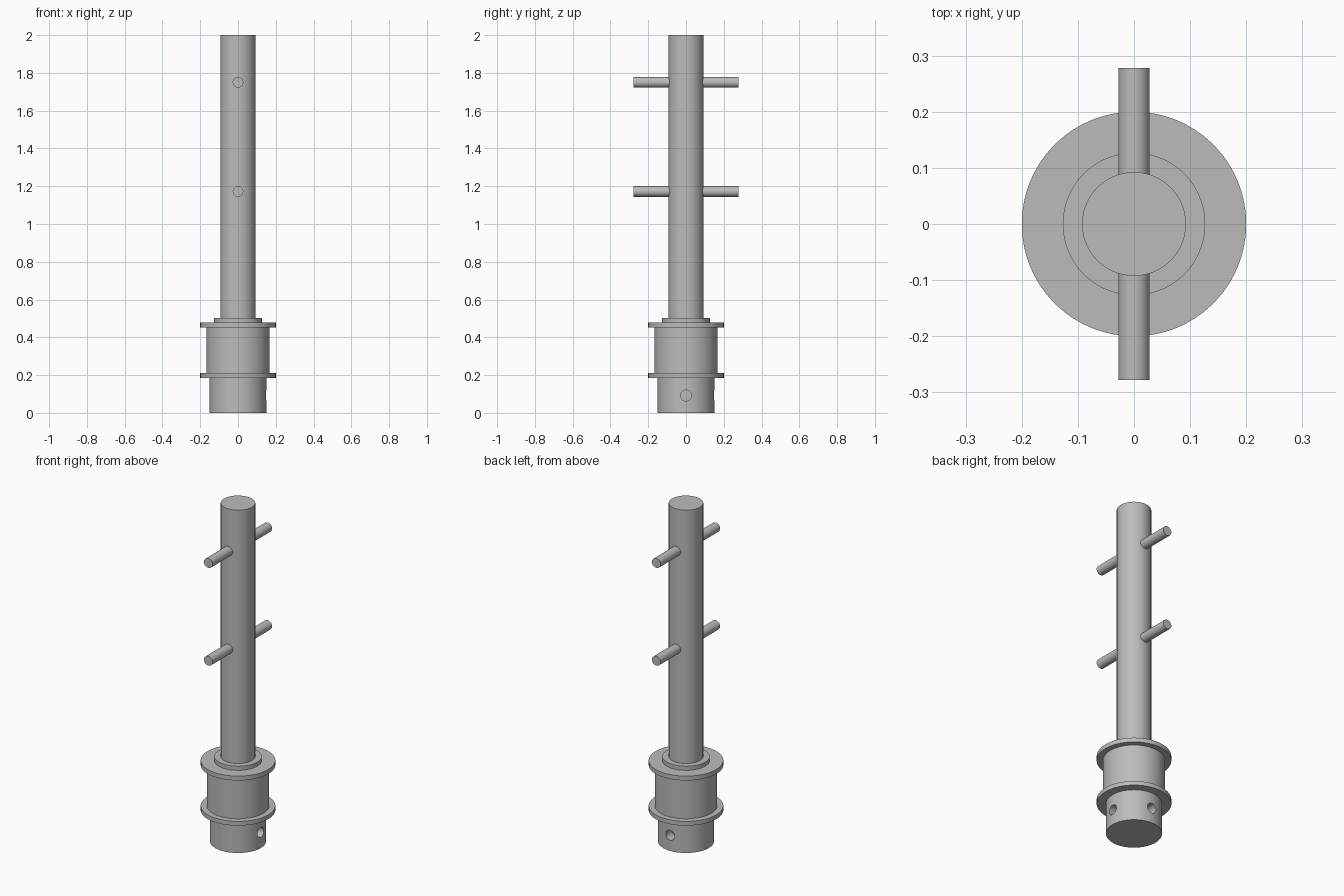
import bpy, bmesh, math
from mathutils import Matrix, Vector

if "Cube" in bpy.data.objects:
    bpy.data.objects.remove(bpy.data.objects["Cube"], do_unlink=True)

SIDES = 96

metal = bpy.data.materials.new("plain_grey_metal")
metal.use_nodes = True
GREY = (0.5, 0.5, 0.5, 1)
metal.diffuse_color = GREY
metal.node_tree.nodes["Principled BSDF"].inputs["Base Color"].default_value = GREY


def finish(name, bm):
    bmesh.ops.recalc_face_normals(bm, faces=bm.faces)
    mesh = bpy.data.meshes.new(name)
    bm.to_mesh(mesh)
    bm.free()
    mesh.materials.append(metal)
    obj = bpy.data.objects.new(name, mesh)
    bpy.context.collection.objects.link(obj)
    return obj


def smooth(obj):
    bpy.ops.object.select_all(action='DESELECT')
    obj.select_set(True)
    bpy.context.view_layer.objects.active = obj
    bpy.ops.object.shade_smooth_by_angle(angle=math.radians(30))


def lathe(name, profile):
    """Closed turned solid from (radius, z) steps, capped at both ends."""
    bm = bmesh.new()
    rings = [[bm.verts.new((r * math.cos(a), r * math.sin(a), z))
              for a in (math.tau * i / SIDES for i in range(SIDES))]
             for r, z in profile]
    for low, high in zip(rings, rings[1:]):
        for i in range(SIDES):
            j = (i + 1) % SIDES
            bm.faces.new((low[i], low[j], high[j], high[i]))
    bm.faces.new(rings[0])
    bm.faces.new(rings[-1])
    return finish(name, bm)


def rod(name, start, end, radius, sides=48):
    """Round bar between two points."""
    start, end = Vector(start), Vector(end)
    axis = end - start
    turn = axis.to_track_quat('Z', 'Y').to_matrix().to_4x4()
    bm = bmesh.new()
    bmesh.ops.create_cone(bm, cap_ends=True, segments=sides, radius1=radius,
                          radius2=radius, depth=axis.length,
                          matrix=Matrix.Translation((start + end) / 2) @ turn)
    return finish(name, bm)


# Turned hub: foot, lower flange, drum, upper flange, collar
hub = lathe("flanged_hub", [
    (0.15, 0), (0.15, 0.185), (0.2, 0.185), (0.2, 0.21),
    (0.167, 0.21), (0.167, 0.452), (0.2, 0.452), (0.2, 0.478),
    (0.127, 0.478), (0.127, 0.502)])

# Blind screw holes in the foot, on the left and at the back
for side, way in (("left", Vector((1, 0, 0))), ("back", Vector((0, 1, 0)))):
    lift = Vector((0, 0, 0.092))
    cutter = rod(side + "_hole_cutter", way * 0.09 + lift, way * 0.25 + lift, 0.029)
    cutter.hide_render = True
    cutter.hide_set(True)
    cut = hub.modifiers.new(side + "_hole", 'BOOLEAN')
    cut.operation = 'DIFFERENCE'
    cut.solver = 'EXACT'
    cut.object = cutter
    bpy.context.view_layer.objects.active = hub
    bpy.ops.object.modifier_apply(modifier=cut.name)
    bpy.data.objects.remove(cutter, do_unlink=True)
smooth(hub)

# Tall round post
smooth(lathe("post", [(0.0925, 0.502), (0.0925, 2)]))

# Cross pegs, front and back at two heights
for level, z in (("lower", 1.172), ("upper", 1.75)):
    for side, s in (("front", -1), ("back", 1)):
        smooth(rod(f"{level}_{side}_peg", (0, s * 0.08, z), (0, s * 0.278, z), 0.028))
